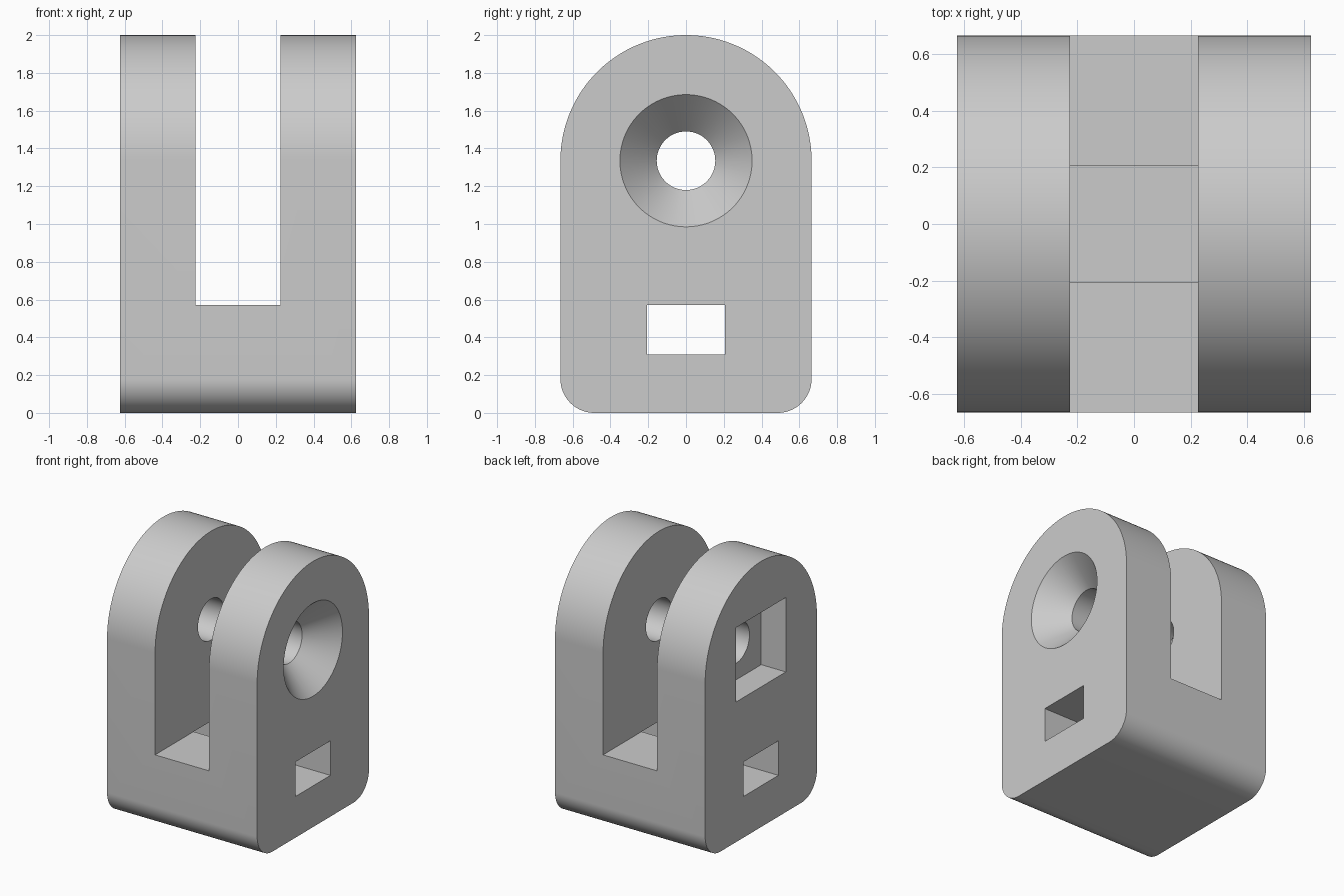
import bpy
import bmesh
from math import sin, cos, pi, radians

if "Cube" in bpy.data.objects:
    bpy.data.objects.remove(bpy.data.objects["Cube"], do_unlink=True)

grey = bpy.data.materials.new("plain grey")
grey.use_nodes = True
grey.diffuse_color = (0.6, 0.6, 0.6, 1)
grey.node_tree.nodes["Principled BSDF"].inputs["Base Color"].default_value = (0.6, 0.6, 0.6, 1)

HALF_X, HALF_Y = 0.625, 0.665
PIVOT_Z = 2 - HALF_Y
FILLET = 0.18
WALL_IN = 0.225      # inner face of each fork arm
FLOOR_Z = 0.57


def add_mesh(name, bm):
    bmesh.ops.recalc_face_normals(bm, faces=bm.faces)
    mesh = bpy.data.meshes.new(name)
    bm.to_mesh(mesh)
    bm.free()
    mesh.materials.append(grey)
    obj = bpy.data.objects.new(name, mesh)
    bpy.context.collection.objects.link(obj)
    return obj


def loft(name, sections):
    """Skin a list of equally long point loops and cap both ends."""
    bm = bmesh.new()
    loops = [[bm.verts.new(p) for p in s] for s in sections]
    n = len(loops[0])
    for a, b in zip(loops, loops[1:]):
        for i in range(n):
            j = (i + 1) % n
            bm.faces.new((a[i], a[j], b[j], b[i]))
    bm.faces.new(loops[0])
    bm.faces.new(loops[-1])
    return add_mesh(name, bm)


def box(name, x0, x1, y0, y1, z0, z1):
    return loft(name, [[(x, y0, z0), (x, y1, z0), (x, y1, z1), (x, y0, z1)]
                       for x in (x0, x1)])


def arc(y, z, r, start, end, steps):
    return [(y + r * cos(t), z + r * sin(t))
            for t in (start + (end - start) * i / steps for i in range(steps + 1))]


def ring(x, r):
    return [(x, y, z) for y, z in arc(0, PIVOT_Z, r, 0, 2 * pi, 96)[:-1]]


# Body: round-topped side profile with filleted bottom edges
outline = (arc(0, PIVOT_Z, HALF_Y, 0, pi, 96)
           + arc(FILLET - HALF_Y, FILLET, FILLET, pi, 1.5 * pi, 20)
           + arc(HALF_Y - FILLET, FILLET, FILLET, 1.5 * pi, 2 * pi, 20))
body = loft("fork_bracket", [[(x, y, z) for y, z in outline] for x in (-HALF_X, HALF_X)])

# Cutters: strap window, fork slot, pivot hole with countersink, square nut pocket
SINK = 0.2
flare = (0.35 - 0.155) / SINK
cutters = [
    box("strap_window_cutter", -1, 1, -0.207, 0.207, 0.31, FLOOR_Z),
    box("fork_slot_cutter", -WALL_IN, WALL_IN, -1, 1, FLOOR_Z, 3),
    loft("pivot_hole_cutter", [ring(-1, 0.155), ring(HALF_X - SINK, 0.155),
                               ring(HALF_X + 0.1, 0.35 + 0.1 * flare)]),
    box("nut_pocket_cutter", -1, -HALF_X + 0.205, -0.295, 0.295,
        PIVOT_Z - 0.28, PIVOT_Z + 0.28),
]

bpy.context.view_layer.objects.active = body
for cutter in cutters:
    cutter.hide_render = True
    mod = body.modifiers.new(cutter.name, "BOOLEAN")
    mod.operation = "DIFFERENCE"
    mod.solver = "EXACT"
    mod.object = cutter
    bpy.ops.object.modifier_apply(modifier=mod.name)
    bpy.data.objects.remove(cutter, do_unlink=True)

# Smooth curved faces, keep machined edges crisp
for obj in bpy.context.selected_objects:
    obj.select_set(False)
body.select_set(True)
bpy.ops.object.shade_smooth_by_angle(angle=radians(25))
